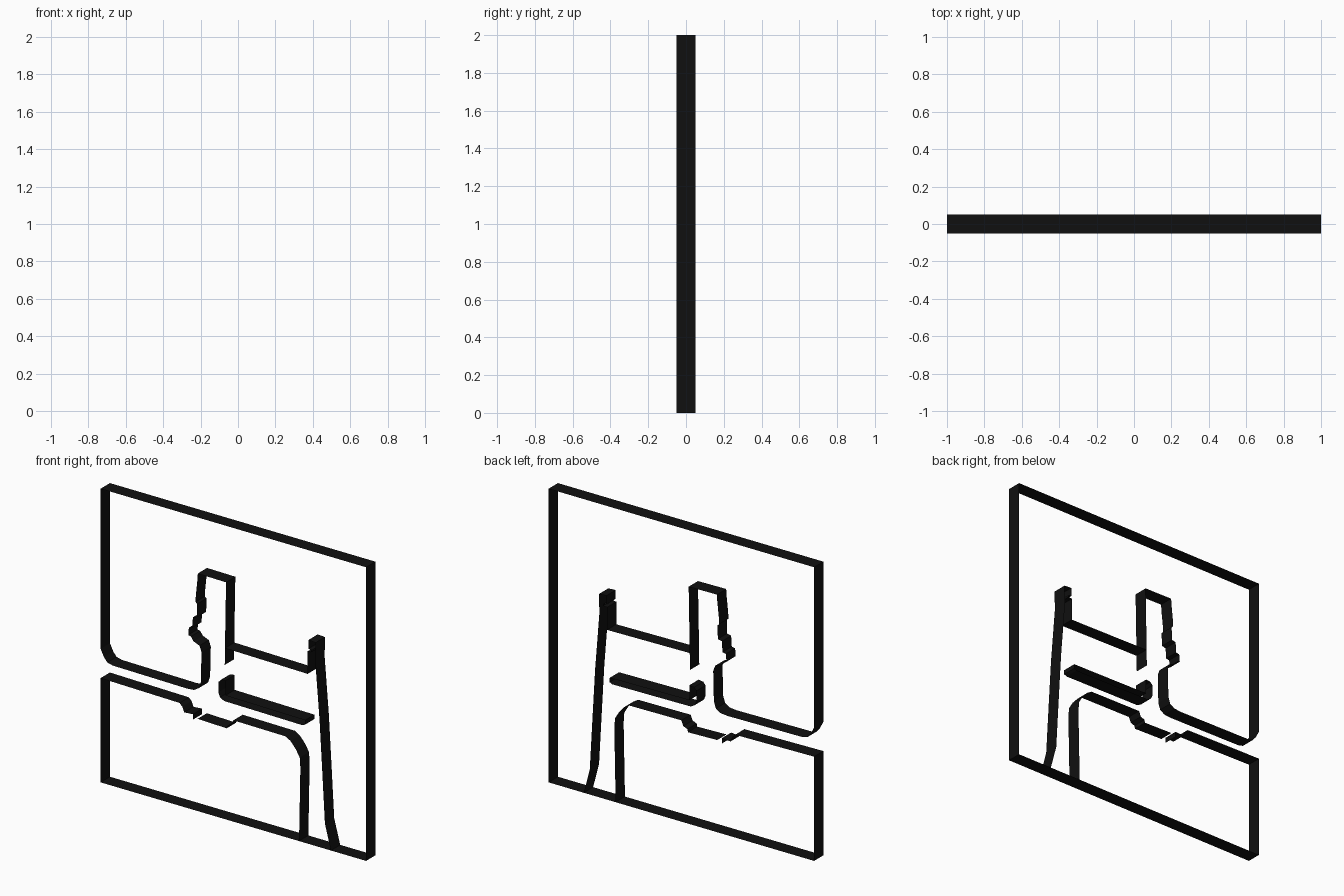
import bpy

# Near-black finish shared by every wall
black = bpy.data.materials.new("black")
black.diffuse_color = (0.005, 0.005, 0.005, 1)
HALF_DEPTH = 0.05


def wall(name, path, closed=False):
    """Sweep an x-z path through the depth as a thin, open sheet."""
    n = len(path)
    verts = [(x, y, z) for y in (-HALF_DEPTH, HALF_DEPTH) for x, z in path]
    faces = [(i, (i + 1) % n, (i + 1) % n + n, i + n)
             for i in range(n if closed else n - 1)]
    mesh = bpy.data.meshes.new(name)
    mesh.from_pydata(verts, [], faces)
    mesh.materials.append(black)
    obj = bpy.data.objects.new(name, mesh)
    bpy.context.collection.objects.link(obj)
    return obj


# Outer border, open at the left where the channel leaves
wall("outer_border", [(-1, 0.91), (-1, 2), (1, 2), (1, 0), (-1, 0), (-1, 0.71)])

# Upper channel side, the stepped shaft and its straight right side
wall("upper_left_wall", [
    (-1, 0.91), (-0.975, 0.86), (-0.95, 0.83), (-0.91, 0.82), (-0.35, 0.813),
    (-0.295, 0.818), (-0.26, 0.84), (-0.245, 0.885), (-0.24, 1.09),
    (-0.255, 1.13), (-0.30, 1.148), (-0.32, 1.175), (-0.34, 1.18),
    (-0.335, 1.232), (-0.31, 1.237), (-0.305, 1.31), (-0.275, 1.317),
    (-0.272, 1.41), (-0.285, 1.42), (-0.283, 1.46), (-0.27, 1.58),
    (-0.268, 1.618), (-0.055, 1.615), (-0.06, 1.35), (-0.065, 1.05)])

# Crossbar wall, small notch and the long slanted wall down to the border
wall("right_wall", [
    (-0.062, 1.165), (0.56, 1.156), (0.56, 1.31), (0.59, 1.312),
    (0.59, 1.325), (0.565, 1.328), (0.565, 1.388), (0.62, 1.385),
    (0.618, 1.25), (0.65, 0.86), (0.67, 0.52), (0.69, 0.17), (0.735, 0)])

# Closed island between the channels
wall("island", [
    (-0.06, 0.945), (-0.095, 0.94), (-0.113, 0.92), (-0.113, 0.85),
    (-0.10, 0.82), (-0.07, 0.803), (0.52, 0.796), (0.54, 0.805),
    (0.54, 0.835), (-0.06, 0.843)], closed=True)

# Lower channel side, up to a small gap
wall("lower_left_wall", [
    (-1, 0.71), (-0.405, 0.70), (-0.385, 0.68), (-0.37, 0.645),
    (-0.305, 0.65), (-0.305, 0.613)])

# Recess floor, then the bend down to the border
wall("lower_right_wall", [
    (-0.27, 0.628), (-0.05, 0.622), (-0.045, 0.642), (-0.015, 0.655),
    (0, 0.69), (0.395, 0.686), (0.43, 0.665), (0.47, 0.62), (0.50, 0.57),
    (0.505, 0.50), (0.495, 0)])
